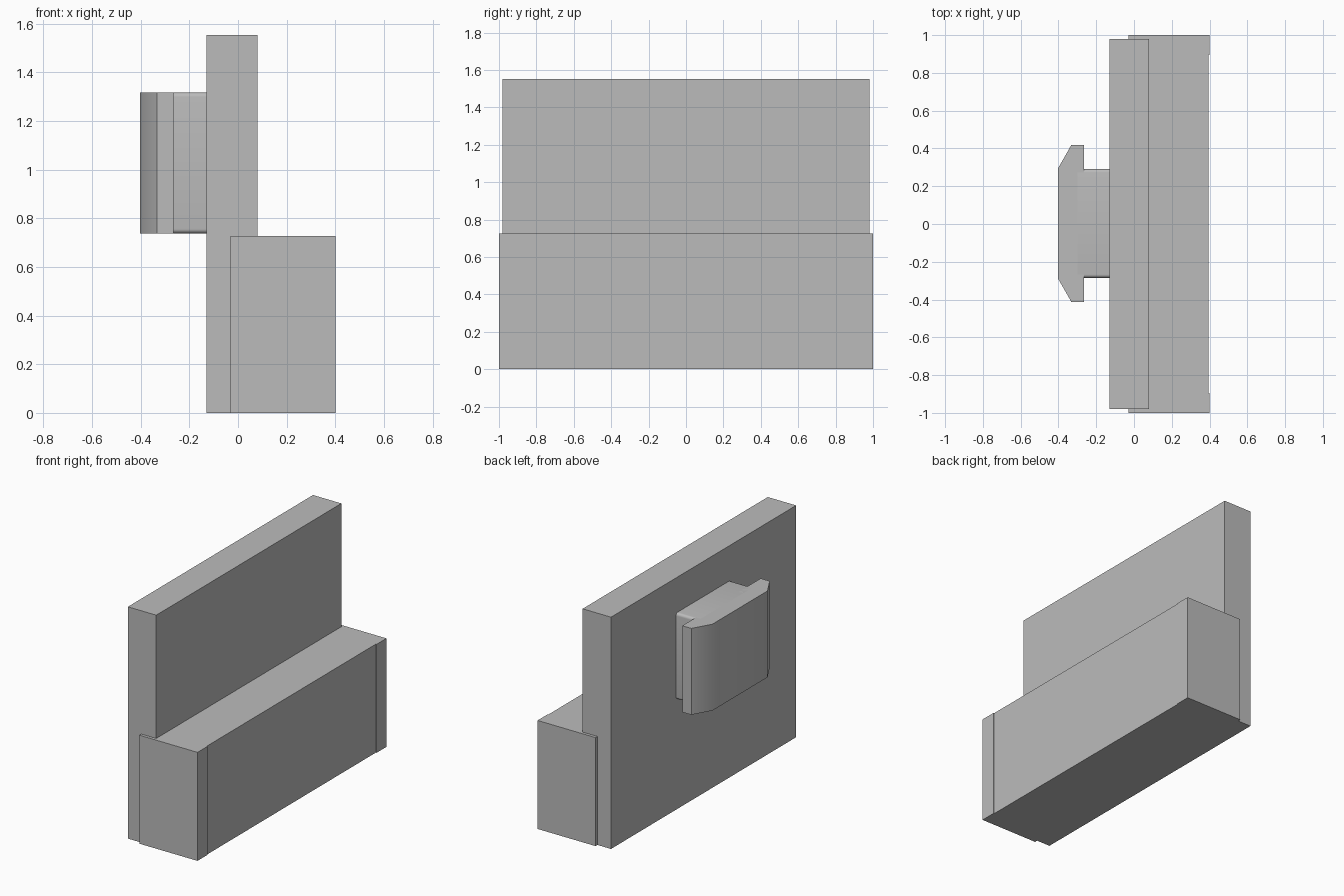
import bpy, bmesh, math

if "Cube" in bpy.data.objects:
    bpy.data.objects.remove(bpy.data.objects["Cube"], do_unlink=True)

grey = bpy.data.materials.new("plain grey")
grey.use_nodes = True
grey.diffuse_color = (0.5, 0.5, 0.5, 1)
grey.node_tree.nodes["Principled BSDF"].inputs["Base Color"].default_value = (0.5, 0.5, 0.5, 1)


def prism(name, outline, z0, z1):
    """Upright solid from an outline in plan, given counter-clockwise."""
    bm = bmesh.new()
    base = bm.faces.new([bm.verts.new((x, y, z0)) for x, y in outline])
    top = bmesh.ops.extrude_face_region(bm, geom=[base])["geom"]
    bmesh.ops.translate(bm, vec=(0, 0, z1 - z0),
                        verts=[v for v in top if isinstance(v, bmesh.types.BMVert)])
    bmesh.ops.recalc_face_normals(bm, faces=bm.faces)
    mesh = bpy.data.meshes.new(name)
    bm.to_mesh(mesh)
    bm.free()
    mesh.materials.append(grey)
    obj = bpy.data.objects.new(name, mesh)
    bpy.context.collection.objects.link(obj)
    return obj


def box(name, x0, x1, y0, y1, z0, z1):
    return prism(name, [(x0, y0), (x1, y0), (x1, y1), (x0, y1)], z0, z1)


def smooth(obj):
    bpy.ops.object.select_all(action="DESELECT")
    obj.select_set(True)
    bpy.context.view_layer.objects.active = obj
    bpy.ops.object.shade_smooth_by_angle(angle=math.radians(30))


# Tall upright panel
box("back_panel", -0.13, 0.08, -0.98, 0.98, 0, 1.553)

# Long low block, with slightly raised strips at both ends of its outer face
half = [(0.395, -0.895), (0.4, -0.895), (0.4, -1), (-0.03, -1)]
outline = half[::-1][:1] + half[::-1][1:] + [(x, -y) for x, y in half]
prism("front_block", outline, 0, 0.727)

# Mounting clip: neck with rounded long edges
z0, z1, mid = 0.738, 1.317, 0.003
neck = box("clip_neck", -0.3, -0.12, mid - 0.288, mid + 0.288, z0, z1)
bm = bmesh.new()
bm.from_mesh(neck.data)
long_edges = [e for e in bm.edges if abs(e.verts[0].co.x - e.verts[1].co.x) > 0.1]
bmesh.ops.bevel(bm, geom=long_edges, offset=0.018, segments=5, profile=0.5, affect="EDGES")
bm.to_mesh(neck.data)
bm.free()
smooth(neck)

# Mounting clip: wide head with tapered sides
side = [(-0.265, 0.288), (-0.265, 0.415), (-0.332, 0.415), (-0.402, 0.292)]
head = prism("clip_head", [(x, mid + y) for x, y in side]
             + [(x, mid - y) for x, y in side[::-1]], z0, z1)
smooth(head)
